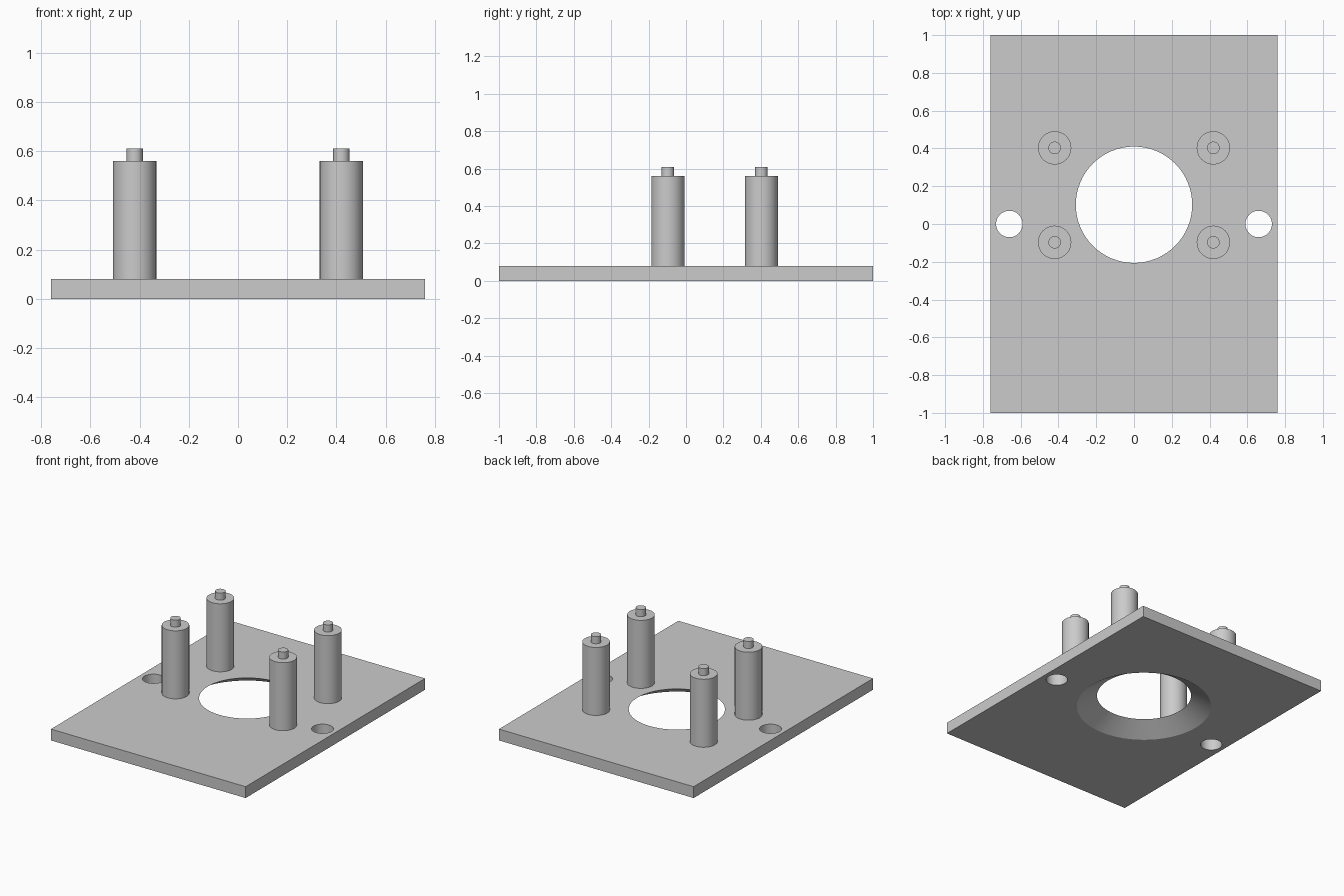
import bpy
import math

SEGMENTS = 64
PLATE_TOP = 0.08

cube = bpy.data.objects.get("Cube")
if cube:
    bpy.data.objects.remove(cube, do_unlink=True)

# Single grey material
GREY = (0.6, 0.6, 0.6, 1)
grey = bpy.data.materials.new("plain grey")
grey.use_nodes = True
grey.diffuse_color = GREY
grey.node_tree.nodes["Principled BSDF"].inputs["Base Color"].default_value = GREY


def cone(name, x, y, z0, z1, r0, r1):
    """Upright cone section or cylinder between two heights."""
    bpy.ops.mesh.primitive_cone_add(vertices=SEGMENTS, radius1=r0, radius2=r1,
                                    depth=z1 - z0, location=(x, y, (z0 + z1) / 2))
    ob = bpy.context.object
    ob.name = name
    ob.data.materials.append(grey)
    return ob


def lathe(name, x, y, profile):
    """Solid of revolution from a short radius-height profile."""
    verts, faces = [], []
    for r, z in profile:
        for i in range(SEGMENTS):
            a = math.tau * i / SEGMENTS
            verts.append((r * math.cos(a), r * math.sin(a), z))
    for k in range(len(profile) - 1):
        for i in range(SEGMENTS):
            j = (i + 1) % SEGMENTS
            lo, hi = k * SEGMENTS, (k + 1) * SEGMENTS
            faces.append((lo + i, lo + j, hi + j, hi + i))
    faces.append(tuple(reversed(range(SEGMENTS))))
    faces.append(tuple(range(len(verts) - SEGMENTS, len(verts))))
    mesh = bpy.data.meshes.new(name)
    mesh.from_pydata(verts, [], faces)
    mesh.materials.append(grey)
    ob = bpy.data.objects.new(name, mesh)
    ob.location = (x, y, 0)
    bpy.context.collection.objects.link(ob)
    return ob


def smooth(ob):
    bpy.ops.object.select_all(action="DESELECT")
    ob.select_set(True)
    bpy.context.view_layer.objects.active = ob
    bpy.ops.object.shade_smooth_by_angle(angle=math.radians(25))


# Base plate
bpy.ops.mesh.primitive_cube_add(size=1, location=(0, 0, PLATE_TOP / 2))
plate = bpy.context.object
plate.name = "base_plate"
plate.scale = (1.52, 2, PLATE_TOP)
bpy.ops.object.transform_apply(location=True, scale=True)
plate.data.materials.append(grey)

# Flared centre opening and two mounting holes; cutters overshoot the plate
over = 0.02
flare = (0.44 - 0.308) / PLATE_TOP * over
cutters = [cone("opening_cutter", 0, 0.102, -over, PLATE_TOP + over,
                0.44 + flare, 0.308 - flare)]
for side, label in ((1, "left"), (-1, "right")):
    cutters.append(cone(label + "_hole_cutter", side * 0.66, 0, -over,
                        PLATE_TOP + over, 0.07, 0.07))
for cutter in cutters:
    mod = plate.modifiers.new(cutter.name, "BOOLEAN")
    mod.operation = "DIFFERENCE"
    mod.solver = "EXACT"
    mod.object = cutter
    bpy.context.view_layer.objects.active = plate
    bpy.ops.object.modifier_apply(modifier=mod.name)
    bpy.data.objects.remove(cutter, do_unlink=True)
smooth(plate)

# Four standoff posts, each with a locating pin on top
post_profile = [(0.088, PLATE_TOP - 0.01), (0.088, 0.56), (0.033, 0.56), (0.033, 0.61)]
for side, side_name in ((1, "left"), (-1, "right")):
    for y, end_name in ((-0.097, "front"), (0.403, "back")):
        smooth(lathe(f"{end_name}_{side_name}_post", side * 0.42, y, post_profile))
